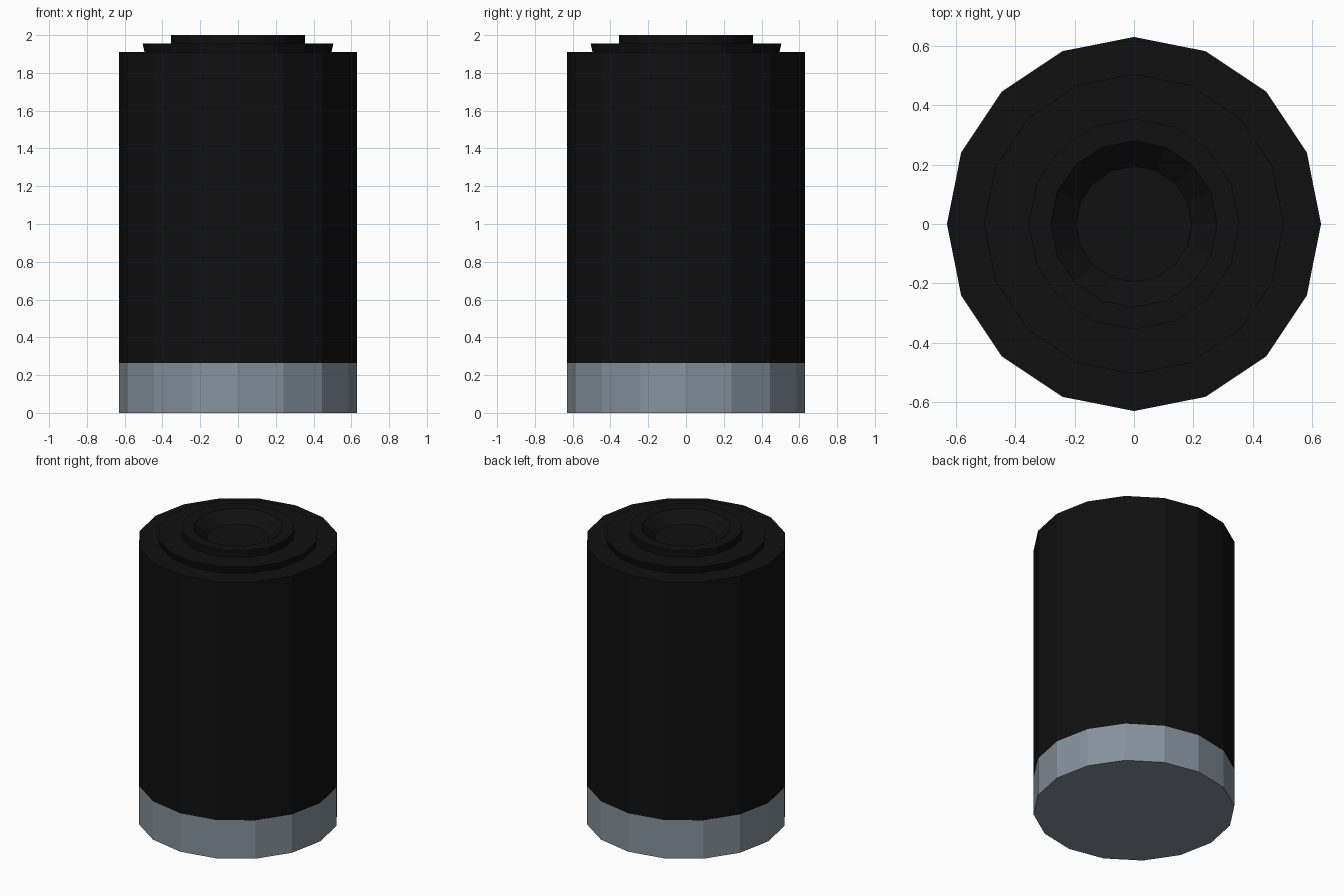
import bpy, bmesh, math

if "Cube" in bpy.data.objects:
    bpy.data.objects.remove(bpy.data.objects["Cube"])

SIDES = 16


def material(name, rgb):
    m = bpy.data.materials.new(name)
    m.diffuse_color = (*rgb, 1)
    m.use_nodes = True
    m.node_tree.nodes["Principled BSDF"].inputs["Base Color"].default_value = m.diffuse_color
    return m


black = material("black casing", (0.005, 0.005, 0.005))
grey = material("blue grey base", (0.235, 0.285, 0.33))

# Profile (radius, height) from bottom rim to recess floor
profile = [(0.63, 0), (0.63, 0.265), (0.63, 1.91), (0.495, 1.91), (0.505, 1.955),
           (0.355, 1.955), (0.355, 2.0), (0.28, 2.0), (0.195, 1.93)]

bm = bmesh.new()
rings = []
for r, z in profile:
    rings.append([bm.verts.new((r * math.cos(2 * math.pi * i / SIDES),
                                r * math.sin(2 * math.pi * i / SIDES), z))
                  for i in range(SIDES)])

# Walls and steps, with the lowest band in grey
for k, (a, b) in enumerate(zip(rings, rings[1:])):
    for i in range(SIDES):
        j = (i + 1) % SIDES
        f = bm.faces.new((a[i], a[j], b[j], b[i]))
        f.material_index = 1 if k == 0 else 0

# Underside and recess floor
bm.faces.new(rings[0][::-1]).material_index = 1
bm.faces.new(rings[-1])

mesh = bpy.data.meshes.new("canister")
bm.to_mesh(mesh)
bm.free()
mesh.materials.append(black)
mesh.materials.append(grey)
canister = bpy.data.objects.new("canister", mesh)
bpy.context.collection.objects.link(canister)
